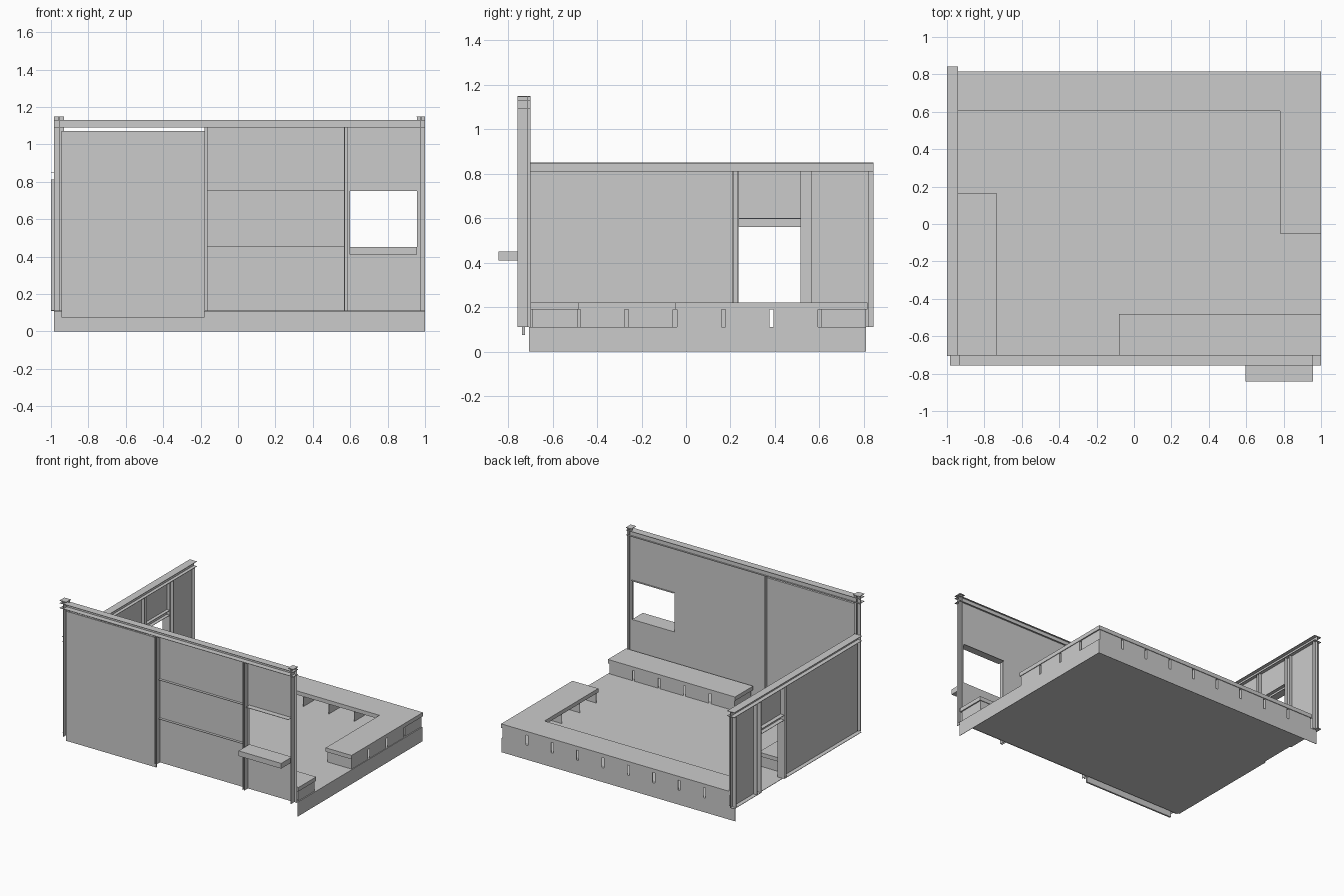
import bpy, bmesh
from mathutils import Vector

if "Cube" in bpy.data.objects:
    bpy.data.objects.remove(bpy.data.objects["Cube"])

def boxes(name, spans):
    """One object from boxes given as (x0, x1, y0, y1, z0, z1)."""
    bm = bmesh.new()
    for x0, x1, y0, y1, z0, z1 in spans:
        verts = bmesh.ops.create_cube(bm, size=1)["verts"]
        for v in verts:
            v.co = Vector((x0 if v.co.x < 0 else x1,
                           y0 if v.co.y < 0 else y1,
                           z0 if v.co.z < 0 else z1))
    mesh = bpy.data.meshes.new(name)
    bm.to_mesh(mesh)
    bm.free()
    ob = bpy.data.objects.new(name, mesh)
    bpy.context.collection.objects.link(ob)
    return ob

Z0, Z1, SEAT = 0.11, 0.19, 0.22   # deck top, seat underside, seat top
T = 0.003                         # sheet thickness

def cubbies(name, axis, start, end, closed, opened, count):
    """Row of narrow-gapped face panels with one partition per panel."""
    pitch, spans = (end - start) / count, []
    lo, hi = sorted((closed, opened))
    face = (closed, closed + T) if opened > closed else (closed - T, closed)
    for i in range(count):
        a, b = start + i * pitch + 0.009, start + (i + 1) * pitch - 0.009
        cell = [(a, b, *face), (b - T, b, lo, hi)]
        if i == 0:
            cell.append((a, a + T, lo, hi))
        for u0, u1, v0, v1 in cell:
            plan = (u0, u1, v0, v1) if axis == "x" else (v0, v1, u0, u1)
            spans.append((*plan, Z0, Z1))
    return boxes(name, spans)

# Deck sheet with skirts along the back and right only
boxes("deck", [(-0.985, 1, -0.705, 0.81, Z0 - T, Z0)])
boxes("deck_skirt", [(-0.985, 1, 0.81 - T, 0.81, 0, Z0),
                     (1 - T, 1, -0.705, 0.81, 0, Z0)])

# Bench tops
boxes("corner_bench_top", [(-0.94, 1, 0.603, 0.815, Z1, SEAT),
                           (0.78, 1, -0.05, 0.603, Z1, SEAT)])
boxes("front_bench_top", [(-0.08, 1, -0.70, -0.48, Z1, SEAT)])
boxes("left_bench_top", [(-0.94, -0.735, -0.70, 0.167, Z1, SEAT)])

# Bench bases
cubbies("back_bench_base", "x", -0.94, 1.0, 0.81, 0.61, 9)
cubbies("right_bench_base", "y", -0.05, 0.603, 0.995, 0.79, 3)
cubbies("front_bench_base", "x", -0.08, 1.0, -0.485, -0.69, 5)
cubbies("left_bench_base", "y", -0.70, 0.167, -0.74, -0.935, 4)

# Front wall: one thin sheet around the window and the sliding door
FY0, FY1, FP = -0.757, -0.70, -0.715
wall = (FP, FP + T)
boxes("front_wall_panel", [(-0.18, 0.598, *wall, Z0, 1.09),
                           (0.598, 0.957, *wall, Z0, 0.45),
                           (0.598, 0.957, *wall, 0.75, 1.09),
                           (0.957, 1.0, *wall, Z0, 1.15),
                           (-0.985, -0.93, *wall, Z0, 1.15),
                           (-0.93, 0.957, *wall, 1.09, 1.13)])
# Thin upright fins and flat ledges stiffen the sheet
boxes("front_fins", [(x, x + T, FY0, y, Z0, top) for x, y, top in
                     ((-0.957, FY1, 1.13), (0.976, FY1, 1.13), (-0.18, FY1, 1.09),
                      (-0.165, FP, 1.09), (0.568, FP, 1.09), (0.582, FP, 1.09))])
boxes("front_top_rail", [(-0.985, 1, FY0, FY1, 1.13 - T, 1.13),
                         (-0.985, 1, FY0, FY1, 1.09, 1.09 + T)])
boxes("front_post_caps", [(-0.985, -0.93, FY0, FY1, 1.146, 1.15),
                          (0.955, 1, FY0, FY1, 1.146, 1.15),
                          (-0.959, -0.954, FY0, FY1, 1.13, 1.146),
                          (0.975, 0.98, FY0, FY1, 1.13, 1.146)])
boxes("front_ledges", [(-0.165, 0.568, -0.735, FP, 0.45, 0.45 + T),
                       (-0.165, 0.568, -0.735, FP, 0.75, 0.75 + T),
                       (0.598, 0.957, FY0, FY1, 0.75, 0.75 + T)])
boxes("window_shelf", [(0.595, 0.957, -0.843, FP, 0.41, 0.45)])
boxes("front_sliding_door", [(-0.945, -0.18, -0.737, -0.724, 0.075, 1.07)])

# Left wall: thin sheet with doorway, fins and rails
LX0, LX1, LP = -1.0, -0.94, -0.968
sheet = (LP, LP + T)
boxes("left_wall_panel", [(*sheet, -0.70, 0.235, Z0, 0.81),
                          (*sheet, 0.235, 0.515, 0.60, 0.81),
                          (*sheet, 0.515, 0.843, Z0, 0.81)])
boxes("left_top_rail", [(LX0, LX1, -0.705, 0.843, 0.85 - T, 0.85),
                        (LX0, LX1, -0.705, 0.843, 0.81, 0.81 + T),
                        (*sheet, -0.705, 0.843, 0.81, 0.85)])
boxes("door_lintel", [(LX0, LX1, 0.235, 0.515, 0.56, 0.56 + T),
                      (LX0, LX1, 0.235, 0.515, 0.60 - T, 0.60),
                      (*sheet, 0.235, 0.515, 0.56, 0.60)])
boxes("left_fins", [(LX0, LX1, y, y + T, Z0, 0.81)
                    for y in (0.21, 0.232, 0.515, 0.562, 0.818)])
boxes("left_sill", [(LX0, LP, -0.70, 0.235, Z0, Z0 + T),
                    (LX0, LP, 0.515, 0.843, Z0, Z0 + T)])
